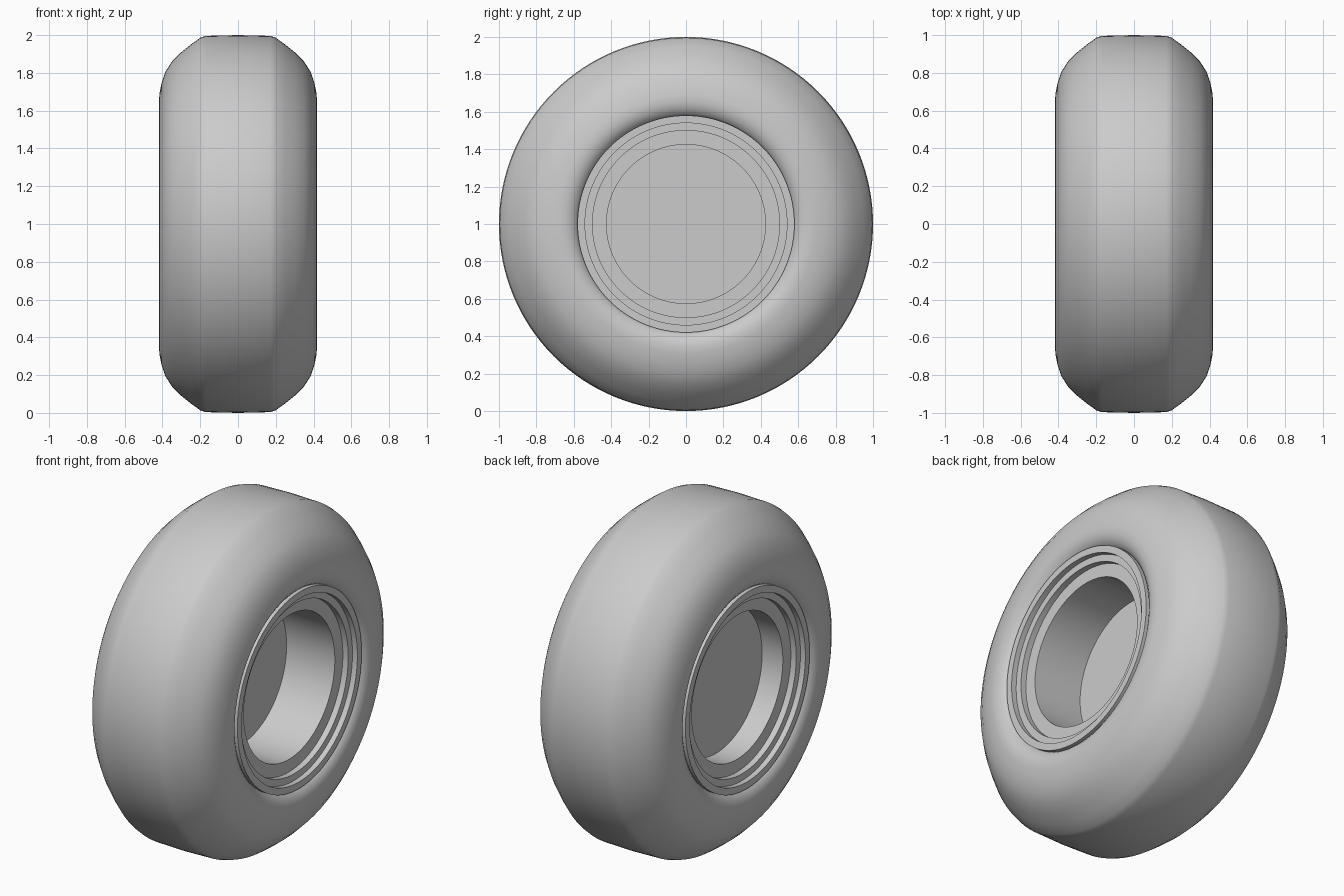
import bpy, bmesh, math

if "Cube" in bpy.data.objects:
    bpy.data.objects.remove(bpy.data.objects["Cube"])

SEGMENTS = 128
AXLE_Z = 1.0


def lathe(name, profile, angle):
    """Spin an (x, radius) profile around the x axis at axle height."""
    bm = bmesh.new()
    rings = []
    for x, r in profile:
        if r == 0:
            rings.append([bm.verts.new((x, 0, AXLE_Z))])
        else:
            rings.append([bm.verts.new((x, r * math.cos(t), AXLE_Z + r * math.sin(t)))
                          for t in (2 * math.pi * i / SEGMENTS for i in range(SEGMENTS))])
    for a, b in zip(rings, rings[1:]):
        for i in range(SEGMENTS):
            j = (i + 1) % SEGMENTS
            if len(a) == 1:
                bm.faces.new((a[0], b[i], b[j]))
            elif len(b) == 1:
                bm.faces.new((a[i], a[j], b[0]))
            else:
                bm.faces.new((a[i], a[j], b[j], b[i]))
    bmesh.ops.recalc_face_normals(bm, faces=bm.faces)
    mesh = bpy.data.meshes.new(name)
    bm.to_mesh(mesh)
    bm.free()
    obj = bpy.data.objects.new(name, mesh)
    bpy.context.collection.objects.link(obj)
    bpy.context.view_layer.objects.active = obj
    obj.select_set(True)
    bpy.ops.object.shade_smooth_by_angle(angle=math.radians(angle))
    obj.select_set(False)
    return obj


# Tyre: slightly crowned tread, sloped shoulders, bulging sidewalls;
# a closed loop that ends in a flat inner band against the rim
half = [(0.17, 0.996), (0.20, 0.986), (0.25, 0.95), (0.30, 0.91), (0.35, 0.86),
        (0.385, 0.805), (0.405, 0.745), (0.416, 0.69), (0.418, 0.65),
        (0.408, 0.615), (0.39, 0.59), (0.37, 0.575)]
tyre_profile = [(-x, r) for x, r in reversed(half)] + [(0, 1.0)] + half
tyre_profile.append(tyre_profile[0])
lathe("tyre", tyre_profile, 50)

# Rim: stepped lip on both sides, deep well, off-centre wheel disc
steps = [(0.335, 0.425), (0.335, 0.50), (0.37, 0.50), (0.37, 0.54),
         (0.402, 0.54), (0.402, 0.58)]
rim_profile = ([(-0.20, 0), (-0.20, 0.425)]
               + [(-x, r) for x, r in steps]
               + list(reversed(steps))
               + [(0.02, 0.425), (0.02, 0)])
lathe("rim", rim_profile, 30)
